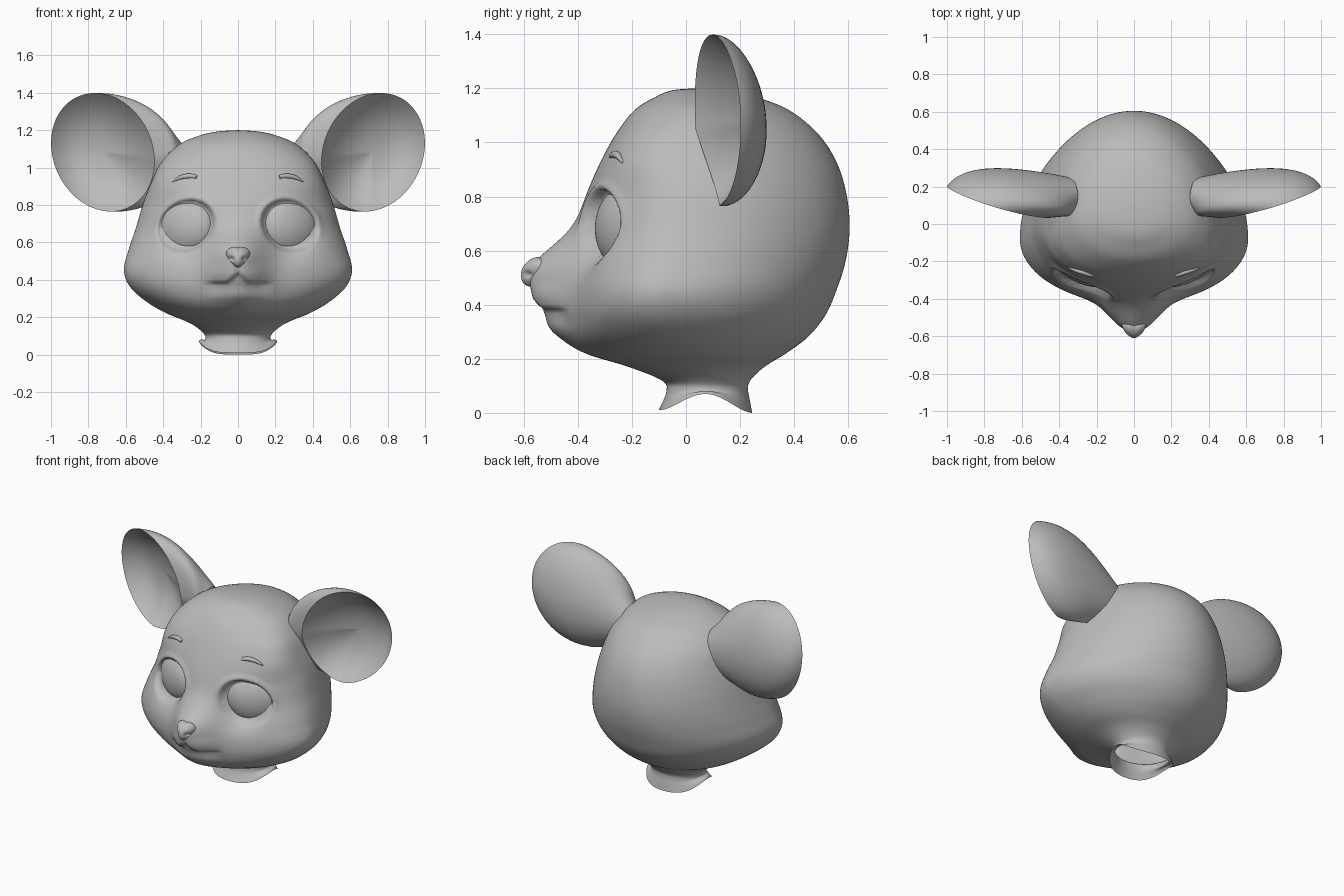
import bpy
import bmesh
from math import sin, cos, pi, exp, radians
from mathutils import Vector, Matrix
from mathutils.bvhtree import BVHTree

default = bpy.data.objects.get("Cube")
if default:
    bpy.data.objects.remove(default, do_unlink=True)

clay = bpy.data.materials.new("clay_grey")
clay.use_nodes = True
GREY = (0.5, 0.5, 0.5, 1)
clay.diffuse_color = GREY
clay.node_tree.nodes["Principled BSDF"].inputs["Base Color"].default_value = GREY


def finish(name, bm, mirror=False, angle=60):
    """Turn a bmesh into a smooth object, mirrored over x if asked."""
    bmesh.ops.recalc_face_normals(bm, faces=bm.faces)
    mesh = bpy.data.meshes.new(name)
    bm.to_mesh(mesh)
    bm.free()
    obj = bpy.data.objects.new(name, mesh)
    bpy.context.collection.objects.link(obj)
    mesh.materials.append(clay)
    if mirror:
        obj.modifiers.new("mirror", "MIRROR").use_clip = False
    bpy.ops.object.select_all(action="DESELECT")
    obj.select_set(True)
    bpy.context.view_layer.objects.active = obj
    bpy.ops.object.shade_smooth_by_angle(angle=radians(angle))
    return obj


def loft(rings, cap_start=False, cap_end=False):
    """Bridge closed rings of points that share one point count."""
    bm = bmesh.new()
    loops = [[bm.verts.new(p) for p in ring] for ring in rings]
    n = len(loops[0])
    for a, b in zip(loops, loops[1:]):
        for i in range(n):
            j = (i + 1) % n
            bm.faces.new((a[i], a[j], b[j], b[i]))
    if cap_start:
        bm.faces.new(loops[0])
    if cap_end:
        bm.faces.new(loops[-1])
    return bm


def smoothstep(lo, hi, v):
    t = min(1, max(0, (v - lo) / (hi - lo)))
    return t * t * (3 - 2 * t)


def spline(rows, steps):
    """Catmull-Rom interpolation through rows of numbers."""
    pts = [rows[0]] + rows + [rows[-1]]
    for k in range(len(rows) - 1):
        for s in range(steps):
            t = s / steps
            yield [0.5 * (2 * b + (c - a) * t + (2 * a - 5 * b + 4 * c - d) * t * t
                          + (3 * b - a - 3 * c + d) * t ** 3)
                   for a, b, c, d in zip(*pts[k:k + 4])]
    yield list(rows[-1])


# Head and neck: height, half width, front y, back y, y of widest point
SECTIONS = [
    (1.2, 0.002, 0.028, 0.032, 0.03), (1.193, 0.11, -0.05, 0.13, 0.03),
    (1.17, 0.21, -0.11, 0.25, 0.03), (1.12, 0.32, -0.19, 0.38, 0.03),
    (1.03, 0.41, -0.26, 0.49, 0.02), (0.92, 0.465, -0.32, 0.56, 0.01),
    (0.8, 0.51, -0.37, 0.595, 0), (0.68, 0.545, -0.4, 0.605, -0.01),
    (0.56, 0.585, -0.425, 0.59, -0.05), (0.45, 0.61, -0.43, 0.555, -0.08),
    (0.36, 0.575, -0.43, 0.515, -0.08), (0.28, 0.485, -0.41, 0.45, -0.05),
    (0.22, 0.38, -0.345, 0.37, 0.01), (0.17, 0.26, -0.2, 0.29, 0.05),
    (0.12, 0.19, -0.085, 0.238, 0.075), (0.08, 0.175, -0.07, 0.23, 0.075),
    (0.01, 0.21, -0.1, 0.245, 0.075)]
EYE = Vector((0.278, -0.23, 0.688))


def face_offset(x, z):
    """Forward offset that sculpts muzzle, lips and eye sockets."""
    x = abs(x)
    spread = 0.135 if z > 0.51 else 0.21
    out = 0.152 * exp(-((z - 0.51) / spread) ** 2 - (x / 0.145) ** 2)
    # puffed upper lip
    out += 0.016 * exp(-((x - 0.1) / 0.07) ** 2 - ((z - 0.43) / 0.05) ** 2)
    # lower lip sits behind the upper lip, chin swells out again
    lip = 0.385 + 0.05 * max(0, 1 - x / 0.06)
    below = 1 - smoothstep(lip - 0.008, lip + 0.008, z)
    out -= 0.022 * below * smoothstep(0.3, 0.38, z) * (1 - smoothstep(0.1, 0.2, x))
    out += 0.02 * exp(-((z - 0.33) / 0.09) ** 2 - (x / 0.14) ** 2)
    # crease from nose to mouth
    out -= 0.012 * exp(-(x / 0.012) ** 2) * exp(-((z - 0.45) / 0.04) ** 2)
    # hollow between nose bridge and cheek
    out -= 0.065 * exp(-((x - 0.26) / 0.12) ** 2 - ((z - 0.62) / 0.1) ** 2)
    # socket, deeper beside the nose, with a raised upper lid
    dx, dz = x - EYE.x, z - EYE.z
    d = ((dx / 0.147) ** 2 + ((dz + 0.15 * dx) / 0.135) ** 2) ** 0.5
    out -= (0.025 + 0.03 * max(0, -dx / 0.147)) * (1 - smoothstep(0.92, 1.05, d))
    out += 0.01 * exp(-((d - 1.13) / 0.1) ** 2) * smoothstep(-0.08, 0.08, dz)
    return out


COLS = 256
rings = []
for z, w, front, back, mid in spline(SECTIONS, 10):
    ring = []
    brow = 1 - 0.32 * smoothstep(0.78, 0.95, z) * (1 - smoothstep(1.0, 1.17, z))
    for i in range(COLS):
        a = 2 * pi * i / COLS
        x, s = w * cos(a), sin(a)
        if s > 0:
            y = (mid + (front - mid) * s ** brow
                 - face_offset(x, z) * smoothstep(0, 0.35, s))
        else:
            y = mid - (back - mid) * s
            x *= 1 - 0.07 * s * s * smoothstep(0.12, 0.3, z)
        # hem of the neck arches up at the sides
        hem = (1 - smoothstep(0.01, 0.09, z)) * 0.06 * abs(cos(a)) ** 4
        dip = 0.01 * (1 - smoothstep(0.01, 0.05, z)) * max(0, -s)
        ring.append((x, y, z + hem - dip))
    rings.append(ring)
head_bm = loft(rings, cap_start=True)
surface = BVHTree.FromBMesh(head_bm)
finish("head", head_bm, angle=75)


def on_face(x, z):
    hit = surface.ray_cast(Vector((x, -2, z)), Vector((0, 1, 0)))[0]
    return hit if hit else Vector((x, -0.3, z))


# Eyes: flattened balls turned to follow the face
bm = bmesh.new()
bmesh.ops.create_uvsphere(bm, u_segments=48, v_segments=32, radius=1)
turn = Matrix.Rotation(radians(27), 4, "Z") @ Matrix.Rotation(radians(-3), 4, "X")
bm.transform(Matrix.Translation(EYE) @ turn @ Matrix.Diagonal((0.165, 0.085, 0.15, 1)))
finish("eyes", bm, mirror=True)

# Eyebrows: thin tapered crescents lying on the face
rings = []
for k in range(13):
    t = k / 12
    x = 0.22 + 0.13 * t
    z = 0.95 - 0.025 * t + 0.06 * t * (1 - t)
    r = 0.003 + 0.011 * sin(pi * min(1, 0.15 + 0.85 * t)) ** 0.7
    c = on_face(x, z)
    rings.append([c + Vector((0.5 * r * cos(a), -0.9 * r * cos(a), r * sin(a)))
                  for a in (2 * pi * i / 10 for i in range(10))])
finish("eyebrows", loft(rings, True, True), mirror=True)

# Nose: a broad tapered pad with two nostril dents
bm = bmesh.new()
bmesh.ops.create_uvsphere(bm, u_segments=48, v_segments=32, radius=1)
for v in bm.verts:
    x, y, z = v.co
    dent = exp(-((abs(x) - 0.6) / 0.2) ** 2 - ((z + 0.2) / 0.2) ** 2) if y < 0 else 0
    notch = 0.1 * exp(-(x / 0.2) ** 2) * max(0, z)
    v.co = (0.07 * x * (0.85 + 0.35 * z),
            -0.561 + 0.048 * y + 0.02 * dent + 0.012 * z + 0.02 * x * x,
            0.523 + 0.056 * (z - notch))
finish("nose", bm)

# Ears: outer hull swept from head to rim, then an inner bowl
CENTRE = Vector((0.723, 0.118, 1.082))
SIDE, UP = Vector((0.276, 0.083, 0.032)), Vector((0.015, -0.018, 0.315))
BASE = Vector((0.35, 0.145, 0.985))
AROUND = [2 * pi * i / 64 for i in range(64)]


def rim(a):
    # bowed forward at the top, swept back at the lower inner edge
    c, s = cos(a), sin(a)
    sweep = 0.08 * min(0, c) * min(0, s)
    return CENTRE + SIDE * c + UP * s + Vector((0, sweep - 0.012 * s * s, 0))


def hull(a, t):
    outer, top = (1 + cos(a)) / 2, max(0, sin(a))
    start = BASE + Vector((-0.05 * sin(a), 0.105 * cos(a), 0.145 * sin(a)))
    bend = rim(a) + Vector((-0.1 - 0.1 * top, 0.01 + 0.155 * outer, 0.01 * sin(a)))
    return start * (1 - t) ** 2 + bend * 2 * t * (1 - t) + rim(a) * t * t


def bowl(a, r):
    depth = 0.14 * (1 - r ** 2.6)
    return CENTRE + (rim(a) - CENTRE) * r + Vector((-0.03, 0.95, 0)) * depth


rings = [[hull(a, k / 20) for a in AROUND] for k in range(21)]
rings += [[bowl(a, r) for a in AROUND]
          for r in (0.975, 0.95, 0.9, 0.82, 0.72, 0.6, 0.45, 0.3, 0.15, 0.03)]
finish("ears", loft(rings, cap_end=True), mirror=True)
